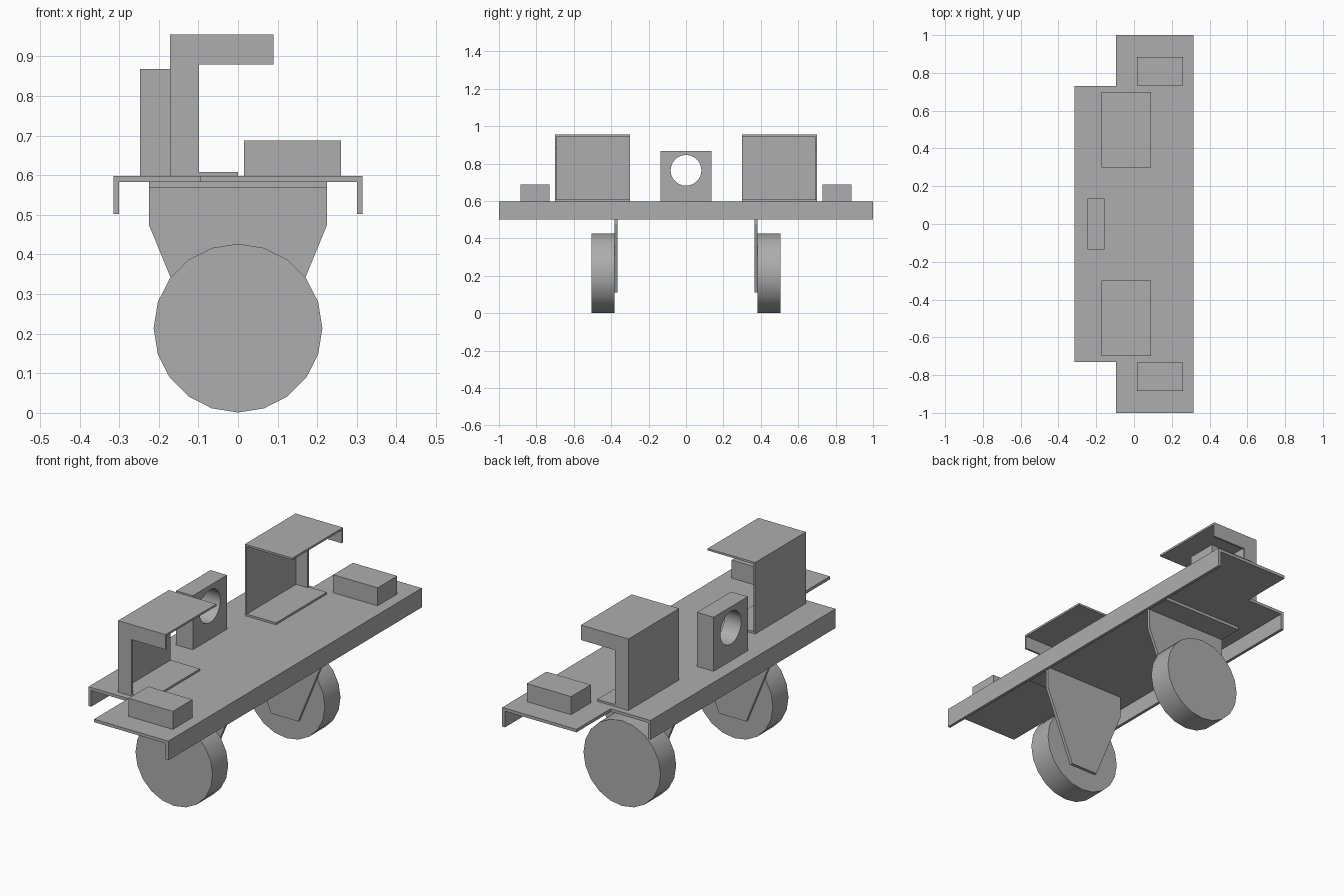
import bpy
import bmesh
import math

if "Cube" in bpy.data.objects:
    bpy.data.objects.remove(bpy.data.objects["Cube"], do_unlink=True)

grey = bpy.data.materials.new("plain grey")
grey.use_nodes = True
grey.diffuse_color = (0.42, 0.42, 0.42, 1)
grey.node_tree.nodes["Principled BSDF"].inputs["Base Color"].default_value = grey.diffuse_color


def finish(name, bm):
    bmesh.ops.recalc_face_normals(bm, faces=bm.faces)
    mesh = bpy.data.meshes.new(name)
    bm.to_mesh(mesh)
    bm.free()
    mesh.materials.append(grey)
    obj = bpy.data.objects.new(name, mesh)
    bpy.context.collection.objects.link(obj)
    return obj


def prism(name, profile, y0, y1):
    """Extrude an x-z outline along y."""
    bm = bmesh.new()
    face = bm.faces.new([bm.verts.new((x, y0, z)) for x, z in profile])
    out = bmesh.ops.extrude_face_region(bm, geom=[face])
    verts = [v for v in out["geom"] if isinstance(v, bmesh.types.BMVert)]
    bmesh.ops.translate(bm, verts=verts, vec=(0, y1 - y0, 0))
    return finish(name, bm)


def box(name, x0, x1, y0, y1, z0, z1):
    return prism(name, [(x0, z0), (x1, z0), (x1, z1), (x0, z1)], y0, y1)


def cylinder(name, radius, depth, sides, location, rotation):
    bpy.ops.mesh.primitive_cylinder_add(vertices=sides, radius=radius, depth=depth,
                                        location=location, rotation=rotation)
    obj = bpy.context.object
    obj.name = name
    obj.data.materials.append(grey)
    bpy.ops.object.shade_smooth_by_angle(angle=math.radians(30))
    return obj


deck, under, t = 0.598, 0.583, 0.015
side, notch_x, notch_y = 0.315, -0.095, 0.73

# Folded sheet chassis: full-width middle with narrower ends
prism("chassis_middle",
      [(-side, 0.502), (-side, deck), (side, deck), (side, 0.502), (side - t, 0.502),
       (side - t, under), (t - side, under), (t - side, 0.502)], -notch_y, notch_y)
for end, s in (("front", -1), ("back", 1)):
    prism("chassis_" + end,
          [(notch_x, under), (notch_x, deck), (side, deck), (side, 0.502),
           (side - t, 0.502), (side - t, under)], s * notch_y, s)

    # Solid block on the deck end
    box(end + "_block", 0.015, 0.26, s * 0.73, s * 0.885, deck, 0.688)

    # Sheet bracket: thin C section with an L-shaped outer end
    top, w = 0.955, 0.01
    prism(end + "_bracket",
          [(-0.172, deck), (-0.172, top), (0.09, top), (0.09, top - w), (-0.172 + w, top - w),
           (-0.172 + w, deck + w), (0, deck + w), (0, deck)], s * 0.3, s * 0.7)
    prism(end + "_bracket_end",
          [(-0.172, deck), (-0.172, top), (0.09, top), (0.09, 0.88),
           (-0.098, 0.88), (-0.098, deck)], s * (0.7 - w), s * 0.7)

    # Tapered wheel hanger with a folded mounting flange
    prism(end + "_hanger",
          [(-0.225, under), (0.225, under), (0.225, 0.475), (0.075, 0.11),
           (-0.075, 0.11), (-0.225, 0.475)], s * 0.367, s * 0.382)
    box(end + "_hanger_flange", -0.225, 0.225, s * 0.382, s * 0.505, under - t, under)

    # Wheel, with a corner pointing straight down
    cylinder(end + "_wheel", 0.213, 0.123, 20, (0, s * 0.443, 0.214), (math.pi / 2, 0, 0))

# Upright block with a round hole through it
mount = box("holed_mount", -0.247, -0.155, -0.135, 0.135, deck, 0.868)
cutter = cylinder("hole_cutter", 0.082, 0.3, 40, (-0.2, 0, 0.764), (0, math.pi / 2, 0))
cutter.hide_render = True
cutter.hide_viewport = True
cut = mount.modifiers.new("hole", "BOOLEAN")
cut.operation = "DIFFERENCE"
cut.solver = "EXACT"
cut.object = cutter
